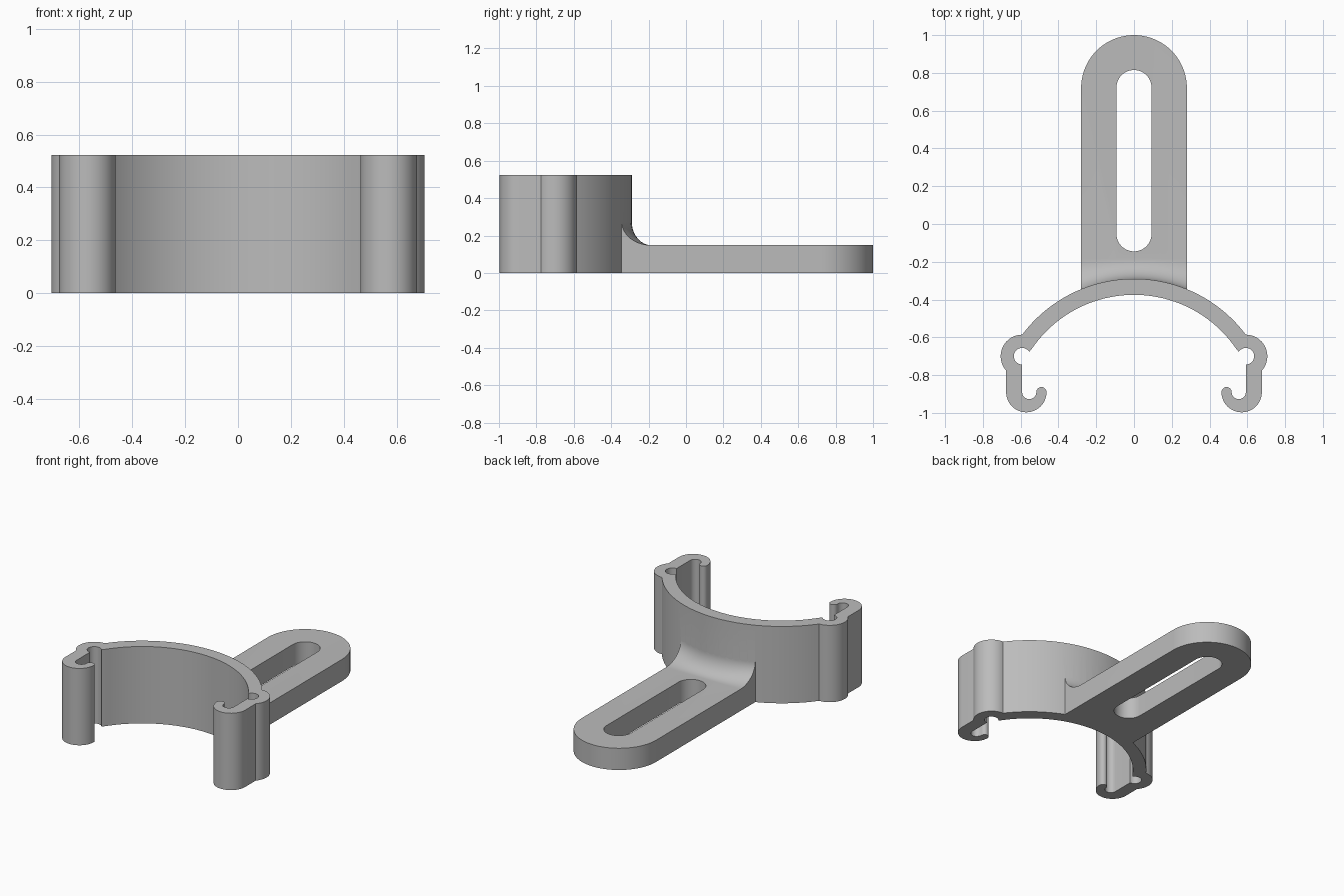
import bpy, bmesh, math
from mathutils import Vector

if "Cube" in bpy.data.objects:
    bpy.data.objects.remove(bpy.data.objects["Cube"])

CY, R_OUT, R_IN = -1.03, 0.74, 0.655    # clip arc centre and radii
HEIGHT, PLATE, HALF_W = 0.523, 0.148, 0.28

grey = bpy.data.materials.new("grey plastic")
grey.diffuse_color = (0.5, 0.5, 0.5, 1)
grey.use_nodes = True
grey.node_tree.nodes["Principled BSDF"].inputs["Base Color"].default_value = grey.diffuse_color


def arc(cx, cy, r, a0, a1, n):
    """Points along a circular arc, angles in degrees."""
    angles = [math.radians(a0 + (a1 - a0) * i / n) for i in range(n + 1)]
    return [(cx + r * math.cos(a), cy + r * math.sin(a)) for a in angles]


def finish(name, bm):
    bmesh.ops.remove_doubles(bm, verts=bm.verts, dist=0.0005)
    bmesh.ops.recalc_face_normals(bm, faces=bm.faces)
    mesh = bpy.data.meshes.new(name)
    bm.to_mesh(mesh)
    bm.free()
    mesh.materials.append(grey)
    obj = bpy.data.objects.new(name, mesh)
    bpy.context.collection.objects.link(obj)
    return obj


def prism(name, outline, z0, z1):
    """Extrude a closed outline upwards."""
    bm = bmesh.new()
    face = bm.faces.new([bm.verts.new((x, y, z0)) for x, y in outline])
    new = bmesh.ops.extrude_face_region(bm, geom=[face])["geom"]
    verts = [g for g in new if isinstance(g, bmesh.types.BMVert)]
    bmesh.ops.translate(bm, verts=verts, vec=Vector((0, 0, z1 - z0)))
    return finish(name, bm)


def combine(target, other, operation):
    mod = target.modifiers.new("combine", 'BOOLEAN')
    mod.operation, mod.solver, mod.object = operation, 'EXACT', other
    bpy.context.view_layer.objects.active = target
    bpy.ops.object.modifier_apply(modifier=mod.name)
    bpy.data.objects.remove(other, do_unlink=True)


def edge_y(x, r):
    return CY + math.sqrt(r * r - x * x)


# Clip: left half outline from the top of the arc round the hook and back
end_out = math.degrees(math.acos(-0.592 / R_OUT))
end_in = math.degrees(math.acos(-0.555 / R_IN))
half = arc(0, CY, R_OUT, 90, end_out, 24)
half += arc(-0.592, -0.70, 0.114, 92, 222, 20)         # boss
half += arc(-0.57, -0.89, 0.107, 180, 360, 24)         # hook outside
half += arc(-0.49, -0.89, 0.027, 0, 180, 12)[1:]       # hook tip
half += arc(-0.5545, -0.89, 0.0375, 360, 180, 14)[1:]  # hook inside
half += arc(-0.592, -0.70, 0.044, 270, 32, 20)         # flex hole
half += arc(0, CY, R_IN, end_in, 90, 24)[1:]
mirrored = [(-x, y) for x, y in reversed(half[1:-1])]
clip = prism("mounting_clip", half + mirrored, 0, HEIGHT)

# Slotted plate, its front edge buried in the clip wall
xs = [HALF_W * (i / 12 * 2 - 1) for i in range(25) if i <= 12]
front = [(x, edge_y(x, 0.70)) for x in xs]
plate = prism("plate", front + arc(0, 0.72, HALF_W, 0, 180, 40), 0, PLATE)
slot = prism("slot_cutter", arc(0, 0.722, 0.093, 0, 180, 24)
             + arc(0, -0.052, 0.093, 180, 360, 24), -0.1, 0.3)
combine(plate, slot, 'DIFFERENCE')

# Fillet: lofted sections that follow the curved wall
bm = bmesh.new()
rows = []
TOP, BACK = 0.275, -0.185
for x in xs:
    y0, yb = edge_y(x, R_OUT), edge_y(x, 0.70)
    section = [(yb, 0.08), (yb, TOP), (y0, TOP)]
    for i in range(1, 13):
        a = math.pi / 2 * i / 12
        section.append((BACK - (BACK - y0) * math.cos(a),
                        TOP - (TOP - PLATE) * math.sin(a)))
    section.append((BACK, 0.08))
    rows.append([bm.verts.new((x, y, z)) for y, z in section])
for a, b in zip(rows, rows[1:]):
    for i in range(len(a)):
        j = (i + 1) % len(a)
        bm.faces.new((a[i], a[j], b[j], b[i]))
bm.faces.new(rows[0])
bm.faces.new(rows[-1])
fillet = finish("fillet", bm)

combine(plate, fillet, 'UNION')
combine(clip, plate, 'UNION')

bpy.ops.object.select_all(action='DESELECT')
clip.select_set(True)
bpy.context.view_layer.objects.active = clip
bpy.ops.object.shade_smooth_by_angle(angle=math.radians(30))
